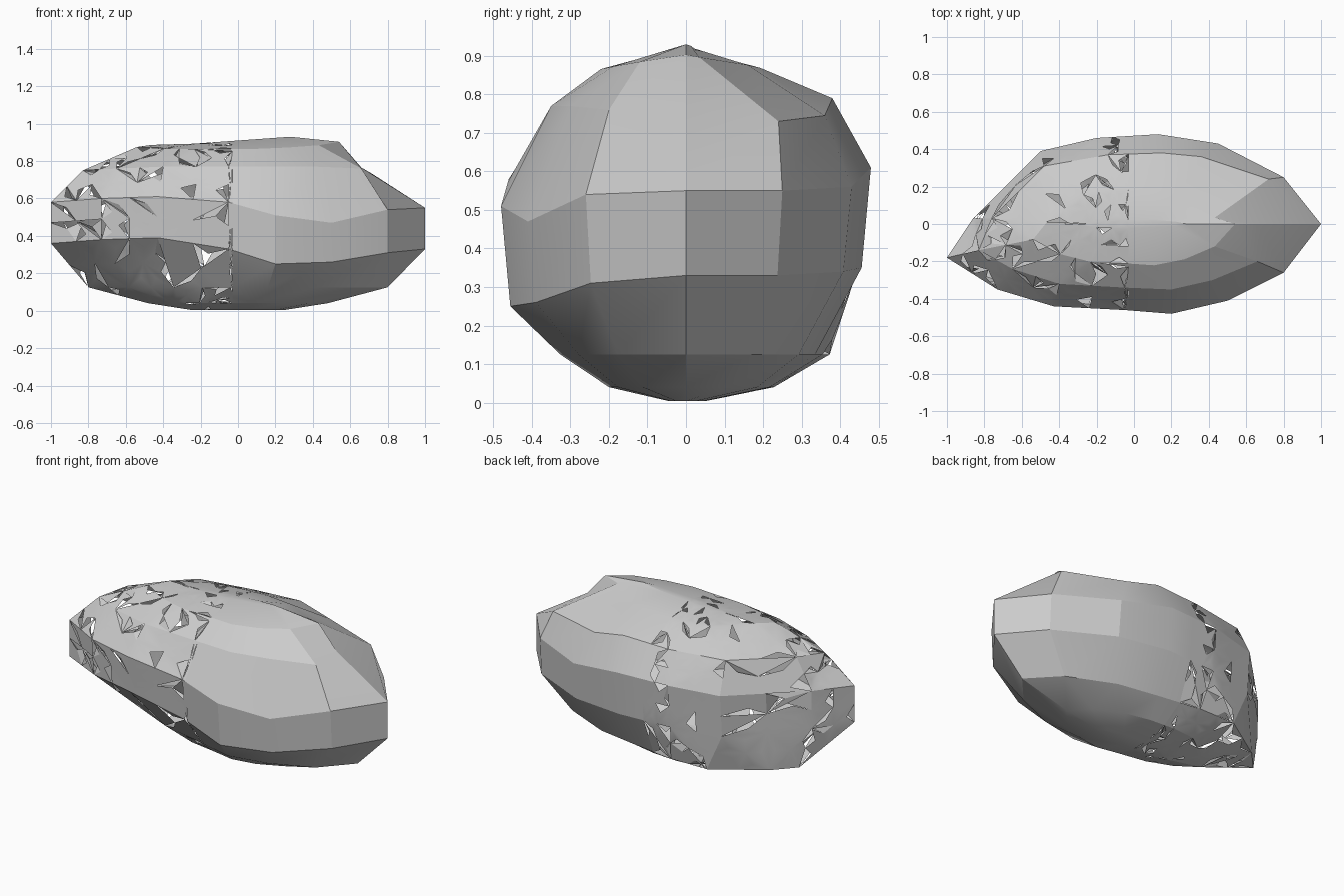
import bpy
import bmesh
import math
import random
from mathutils import Vector

random.seed(4)
cube = bpy.data.objects.get("Cube")
if cube:
    bpy.data.objects.remove(cube, do_unlink=True)

stone = bpy.data.materials.new("stone_grey")
stone.use_nodes = True
GREY = (0.6, 0.6, 0.6, 1)
stone.diffuse_color = GREY
stone.node_tree.nodes["Principled BSDF"].inputs["Base Color"].default_value = GREY

# Plan outline, with the heights of the lower and upper belt edges
outline = [
    (1, 0, .33, .55), (.8, .25, .33, .55), (.45, .43, .34, .56),
    (.13, .48, .35, .61), (-.2, .46, .35, .61), (-.5, .39, .35, .6),
    (-.86, .03, .36, .59), (-1, -.18, .36, .58), (-.73, -.35, .38, .6),
    (-.43, -.44, .39, .61), (-.05, -.46, .33, .58), (.2, -.48, .25, .51),
    (.5, -.41, .26, .47), (.8, -.26, .31, .54),
]
# Upper shoulder, dished at the right-hand nose
shoulder = [
    (.66, 0, .765), (.72, .24, .73), (.36, .36, .745), (.15, .38, .79),
    (-.14, .37, .78), (-.48, .31, .78), (-.76, .03, .77), (-.83, -.14, .75),
    (-.65, -.24, .76), (-.4, -.32, .77), (-.05, -.34, .77), (.2, -.35, .77),
    (.42, -.3, .77), (.66, -.2, .76),
]


def keel(sx, sy, z):
    """Underside ring, leaning backwards towards the broken nose."""
    ring = []
    for x, y, _, _ in outline:
        x *= sx
        ring.append((x, y * sy + .2 * max(0, .15 - x) * sy / .7, z))
    return ring


def lower_belt(x, y, low):
    return (x, y * (1 if abs(x) == 1 else .95), low)


def crown(x, y):
    """Crown edge, pinched in behind the right-hand nose."""
    width = .46 if y < 0 else .4 * min(1, 1.7 * (1 - x))
    x, y = x * .54, y * width
    return (x, y, .895 + .015 * x - .14 * abs(y))


rings = [
    keel(.25, .1, .004),
    keel(.48, .43, .04),
    keel(.8, .68, .125),
    [lower_belt(x, y, low) for x, y, low, _ in outline],
    [(x, y, high) for x, y, _, high in outline],
    shoulder,
    [crown(x, y) for x, y, _, _ in outline],
    [(x * .28, y * .05, .91 + .02 * x) for x, y, _, _ in outline],
]


def loft(bm):
    """Skin the rings from bottom to top and close both ends."""
    loops = [[bm.verts.new(p) for p in ring] for ring in rings]
    count = len(outline)
    for a, b in zip(loops, loops[1:]):
        for i in range(count):
            j = (i + 1) % count
            bm.faces.new((a[i], a[j], b[j], b[i]))
    bm.faces.new(loops[0][::-1])
    bm.faces.new(loops[-1])
    bmesh.ops.recalc_face_normals(bm, faces=bm.faces)


def finish(name, bm):
    mesh = bpy.data.meshes.new(name)
    bm.to_mesh(mesh)
    bm.free()
    mesh.materials.append(stone)
    obj = bpy.data.objects.new(name, mesh)
    bpy.context.collection.objects.link(obj)
    bpy.ops.object.select_all(action='DESELECT')
    obj.select_set(True)
    bpy.context.view_layer.objects.active = obj
    bpy.ops.object.shade_smooth_by_angle(angle=math.radians(18))
    return obj


def half_shell(keep_left):
    bm = bmesh.new()
    loft(bm)
    bmesh.ops.bisect_plane(
        bm, geom=bm.verts[:] + bm.edges[:] + bm.faces[:],
        plane_co=(-.03, 0, 0), plane_no=(1, 0, 0),
        clear_inner=not keep_left, clear_outer=keep_left)
    return bm


# Whole half of the stone
finish("intact_shell", half_shell(False))

# Broken half: split into splinters
bm = half_shell(True)
bmesh.ops.triangulate(bm, faces=bm.faces)
long_edges = [e for e in bm.edges if e.calc_length() > .15]
bmesh.ops.subdivide_edges(bm, edges=long_edges, cuts=1)
bmesh.ops.triangulate(bm, faces=bm.faces)
bmesh.ops.poke(bm, faces=bm.faces)

# Gaps and bent splinters gather at the nose and along the seam
lost, bent = [], []
for face in bm.faces:
    x = face.calc_center_median().x
    chance = .24 if x < -.65 else .16 if x > -.2 else .1
    roll = random.random()
    if roll < chance * .5:
        lost.append(face)
    elif roll < chance:
        bent.append(face)
edges = list({e for f in bent for e in f.edges})
bmesh.ops.split_edges(bm, edges=edges)
for face in bent:
    corner = random.choice(face.verts[:])
    core = Vector((-.3, 0, .47))
    corner.co += (core - corner.co).normalized() * random.uniform(.02, .06)
bmesh.ops.delete(bm, geom=lost, context='FACES')
finish("chipped_shell", bm)
